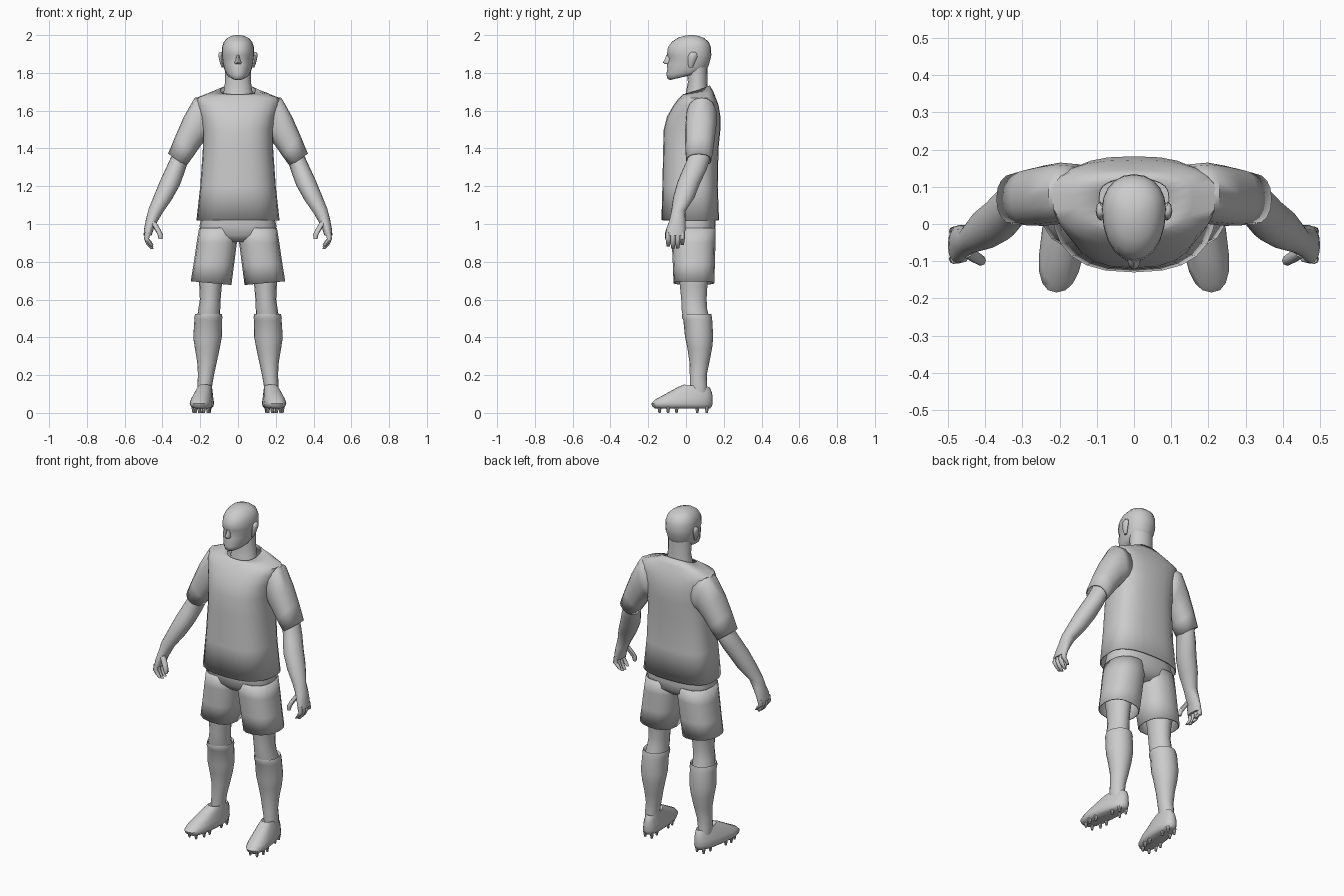
import bpy, bmesh
from math import sin, cos, tau, radians, copysign


def power(v, e):
    return copysign(abs(v) ** e, v)


def finish(bm, name, mirror, cloth, angle):
    bmesh.ops.recalc_face_normals(bm, faces=bm.faces)
    me = bpy.data.meshes.new(name)
    bm.to_mesh(me)
    bm.free()
    ob = bpy.data.objects.new(name, me)
    bpy.context.collection.objects.link(ob)
    bpy.ops.object.select_all(action='DESELECT')
    ob.select_set(True)
    bpy.context.view_layer.objects.active = ob
    bpy.ops.object.shade_smooth_by_angle(angle=radians(angle))
    if cloth:
        m = ob.modifiers.new("thickness", 'SOLIDIFY')
        m.thickness, m.offset = 0.006, -1
    if mirror:
        m = ob.modifiers.new("mirror", 'MIRROR')
        m.use_axis = (True, False, False)
        m.use_mirror_merge = False
    return ob


def add_loft(bm, rings, n=16, mid=.5, e=1.0, caps=True, skew=0):
    """Ring: inner x,z / outer x,z / front y, back y / optional front-to-back tilt."""
    loops = []
    for x0, z0, x1, z1, yf, yb, *t in rings:
        tilt = t[0] if t else 0
        ym = yf + mid * (yb - yf)
        loop = []
        for i in range(n):
            u, v = power(sin(tau * i / n), e), power(cos(tau * i / n), e)
            y = ym + v * ((yb - ym) if v > 0 else (ym - yf))
            x = (x0 + x1) / 2 + u * (x1 - x0) / 2 - skew * y
            loop.append(bm.verts.new((x, y, (z0 + z1) / 2 + u * (z1 - z0) / 2 + tilt * v)))
        loops.append(loop)
    for a, b in zip(loops, loops[1:]):
        for i in range(n):
            j = (i + 1) % n
            bm.faces.new((a[i], a[j], b[j], b[i]))
    if caps:
        bm.faces.new(loops[0])
        bm.faces.new(loops[-1])


def loft(name, rings, mirror=False, cloth=False, angle=50, **kw):
    bm = bmesh.new()
    add_loft(bm, rings, caps=not cloth, **kw)
    return finish(bm, name, mirror, cloth, angle)


def level(rows):
    """Centred horizontal rings from z, half width, front y, back y, tilt."""
    return [(-w, z, w, z, yf, yb, *t) for z, w, yf, yb, *t in rows]


def upright(rows):
    """Off-centre horizontal rings from z, inner x, outer x, front y, back y, tilt."""
    return [(a, z, b, z, yf, yb, *t) for z, a, b, yf, yb, *t in rows]


# Head and neck
loft("head", level([
    (1.782, .040, -.085, .06, .020), (1.787, .056, -.100, .085, .016),
    (1.803, .066, -.104, .10, .008), (1.82, .073, -.099, .112),
    (1.845, .079, -.100, .122), (1.875, .084, -.090, .13), (1.895, .086, -.101, .134),
    (1.935, .085, -.096, .132), (1.965, .075, -.075, .12),
    (1.985, .056, -.045, .095), (1.996, .033, -.01, .065), (2.0, .012, .015, .04)]),
    n=20, mid=.6, e=.95)
loft("neck", level([(1.64, .085, -.01, .12), (1.70, .076, .0, .118),
                    (1.75, .069, .01, .113), (1.84, .068, .0, .115)]))
loft("nose", level([(1.895, .008, -.104, -.07), (1.872, .011, -.112, -.07),
                    (1.856, .018, -.123, -.07), (1.846, .015, -.112, -.07)]), n=8)
loft("ears", upright([(1.828, .074, .086, .015, .035), (1.85, .076, .095, .01, .045),
                      (1.885, .078, .103, .01, .06), (1.903, .08, .102, .018, .058),
                      (1.91, .083, .096, .028, .05)]), mirror=True, n=8)

# Shirt body and sleeves
loft("shirt_body", level([
    (1.02, .22, -.13, .175), (1.2, .20, -.125, .168), (1.4, .186, -.121, .172),
    (1.5, .187, -.118, .182), (1.57, .20, -.10, .182), (1.63, .22, -.065, .172),
    (1.667, .222, -.037, .158), (1.69, .16, -.023, .145, .01),
    (1.71, .095, -.018, .126, .024)]), cloth=True, n=24, mid=.6, e=.78)
loft("sleeves", [
    (.12, 1.47, .17, 1.675, .005, .16), (.165, 1.45, .23, 1.668, .0, .165),
    (.197, 1.415, .288, 1.565, -.005, .157), (.235, 1.36, .332, 1.465, -.004, .147),
    (.275, 1.305, .37, 1.372, .0, .135)], mirror=True, cloth=True, e=.9)

# Arms and palms
loft("arms", [
    (.22, 1.42, .30, 1.48, .02, .13), (.27, 1.315, .352, 1.36, .005, .125),
    (.288, 1.26, .382, 1.295, -.022, .105), (.308, 1.205, .412, 1.23, -.047, .075),
    (.35, 1.13, .445, 1.15, -.068, .045), (.402, 1.055, .474, 1.077, -.078, -.004),
    (.425, 1.015, .488, 1.022, -.088, -.003), (.446, .975, .497, .975, -.103, -.003),
    (.457, .94, .50, .94, -.107, -.006)], mirror=True)


def digit(bm, points, r):
    add_loft(bm, [(x - k, z, x + k, z, y - k, y + k)
                  for (x, y, z), k in zip(points, (r, r, r * .9, r * .6))], n=8)


# Fingers and thumbs
bm = bmesh.new()
for y, drop in ((-.094, .012), (-.069, .0), (-.044, .003), (-.02, .02)):
    digit(bm, [(.48, y, .955), (.484, y, .92), (.472, y, .89 + drop), (.455, y, .868 + drop)], .0135)
finish(bm, "fingers", True, False, 50)
bm = bmesh.new()
digit(bm, [(.45, -.075, 1.01), (.425, -.09, .97), (.412, -.098, .945), (.41, -.1, .92)], .016)
finish(bm, "thumbs", True, False, 50)

# Shorts
loft("shorts_seat", level([(1.06, .185, -.085, .155), (.99, .204, -.08, .156),
                           (.94, .19, -.072, .15), (.905, .08, -.04, .11)]), n=20, e=.75)
loft("shorts_legs", [
    (.0, .98, .206, .98, -.077, .156), (.006, .9, .219, .9, -.075, .156),
    (.02, .79, .235, .79, -.07, .153), (.035, .677, .25, .697, -.066, .15)],
    mirror=True, cloth=True, e=.85)

# Legs and socks
loft("legs", upright([
    (.90, .05, .21, -.055, .14), (.75, .078, .215, -.04, .125), (.67, .086, .205, -.032, .113),
    (.60, .092, .202, -.025, .109), (.55, .094, .21, -.024, .112),
    (.48, .095, .22, -.01, .13)]), mirror=True)
loft("socks", upright([
    (.512, .096, .215, -.008, .125), (.524, .086, .226, -.02, .134),
    (.505, .082, .232, -.022, .137), (.49, .086, .231, -.014, .139),
    (.40, .086, .237, -.005, .144), (.34, .097, .228, .008, .138),
    (.27, .112, .216, .018, .124), (.20, .127, .212, .02, .11),
    (.15, .136, .215, .02, .112), (.09, .14, .212, .02, .115)]), mirror=True)

# Boots
loft("boots", upright([
    (.024, .142, .228, -.165, .128), (.034, .131, .24, -.178, .137),
    (.05, .126, .246, -.184, .141), (.075, .131, .24, -.163, .141, .004),
    (.105, .137, .229, -.10, .138), (.13, .142, .218, -.045, .131, -.006),
    (.144, .145, .212, -.01, .122, -.006), (.135, .15, .207, .01, .112)]),
    mirror=True, mid=.38, e=.85, skew=.12, n=18)

# Studs
bm = bmesh.new()
for y, half in ((-.14, .022), (-.095, .038), (-.05, .038), (.06, .026), (.11, .022)):
    for side in (-1, 1):
        x = .186 - .12 * y + side * half
        add_loft(bm, upright([(.035, x - .012, x + .012, y - .012, y + .012),
                              (.0, x - .006, x + .006, y - .006, y + .006)]), n=8)
finish(bm, "studs", True, False, 40)
